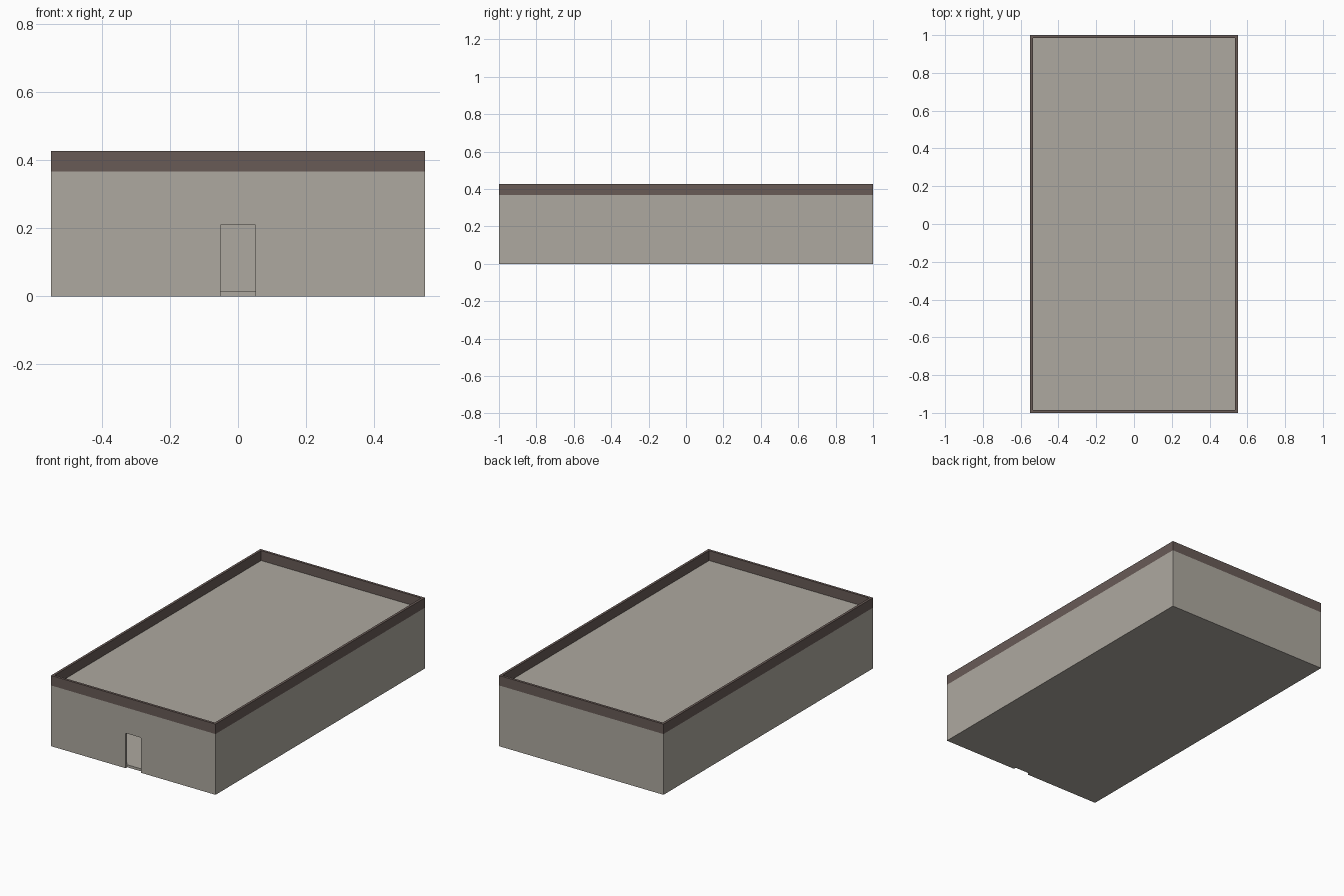
import bpy, bmesh, math

if "Cube" in bpy.data.objects:
    bpy.data.objects.remove(bpy.data.objects["Cube"])

HX, HY = 0.55, 1.0            # half footprint
T = 0.015                     # wall and floor thickness
ROOF, TOP = 0.367, 0.427      # roof deck, parapet top
DOOR_W, DOOR_H, DOOR_R = 0.0515, 0.212, 0.005


def material(name, rgb):
    m = bpy.data.materials.new(name)
    m.diffuse_color = tuple((c / 255) ** 2.2 for c in rgb) + (1,)
    m.use_nodes = True
    m.node_tree.nodes["Principled BSDF"].inputs["Base Color"].default_value = m.diffuse_color
    return m


def new_object(name, bm, mats):
    me = bpy.data.meshes.new(name)
    bm.to_mesh(me)
    bm.free()
    for m in mats:
        me.materials.append(m)
    ob = bpy.data.objects.new(name, me)
    bpy.context.collection.objects.link(ob)
    return ob


def loft(bm, rings):
    """Closed skin through rectangles given as (inset, height)."""
    loops = []
    for inset, z in rings:
        x, y = HX - inset, HY - inset
        loops.append([bm.verts.new((sx * x, sy * y, z))
                      for sx, sy in ((-1, -1), (1, -1), (1, 1), (-1, 1))])
    faces = [bm.faces.new(loops[0]), bm.faces.new(loops[-1])]
    for a, b in zip(loops, loops[1:]):
        for i in range(4):
            j = (i + 1) % 4
            faces.append(bm.faces.new((a[i], a[j], b[j], b[i])))
    bmesh.ops.recalc_face_normals(bm, faces=faces)
    return faces


wall = material("warm grey wall", (172, 167, 158))
trim = material("dark brown parapet", (104, 91, 87))

# Building shell: outside with parapet, plus the hollow room inside
bm = bmesh.new()
outer = loft(bm, [(0, 0), (0, ROOF), (0, TOP), (T, TOP), (T, ROOF)])
for f in outer:
    f.material_index = int(f.calc_center_median().z > ROOF + 0.005)
room = loft(bm, [(T, T), (T, ROOF - T)])
bmesh.ops.reverse_faces(bm, faces=room)
building = new_object("building_shell", bm, [wall, trim])

# Doorway cutter with slightly rounded top corners
bm = bmesh.new()
profile = [(-DOOR_W, -0.1), (DOOR_W, -0.1)]
for sx, start in ((1, 0), (-1, 90)):
    for k in range(4):
        a = math.radians(start + 30 * k)
        profile.append((sx * (DOOR_W - DOOR_R) + DOOR_R * math.cos(a),
                        DOOR_H - DOOR_R + DOOR_R * math.sin(a)))
face = bm.faces.new([bm.verts.new((x, -HY - 0.1, z)) for x, z in profile])
ext = bmesh.ops.extrude_face_region(bm, geom=[face])
bmesh.ops.translate(bm, vec=(0, 0.1 + T + 0.0005, 0),
                    verts=[v for v in ext["geom"] if isinstance(v, bmesh.types.BMVert)])
bmesh.ops.recalc_face_normals(bm, faces=bm.faces[:])
cutter = new_object("doorway_cutter", bm, [wall])
cutter.hide_render = True

# Cut the doorway through the front wall
mod = building.modifiers.new("doorway", 'BOOLEAN')
mod.operation = 'DIFFERENCE'
mod.solver = 'EXACT'
mod.object = cutter
bpy.context.view_layer.objects.active = building
building.select_set(True)
bpy.ops.object.modifier_apply(modifier=mod.name)
bpy.data.objects.remove(cutter, do_unlink=True)
